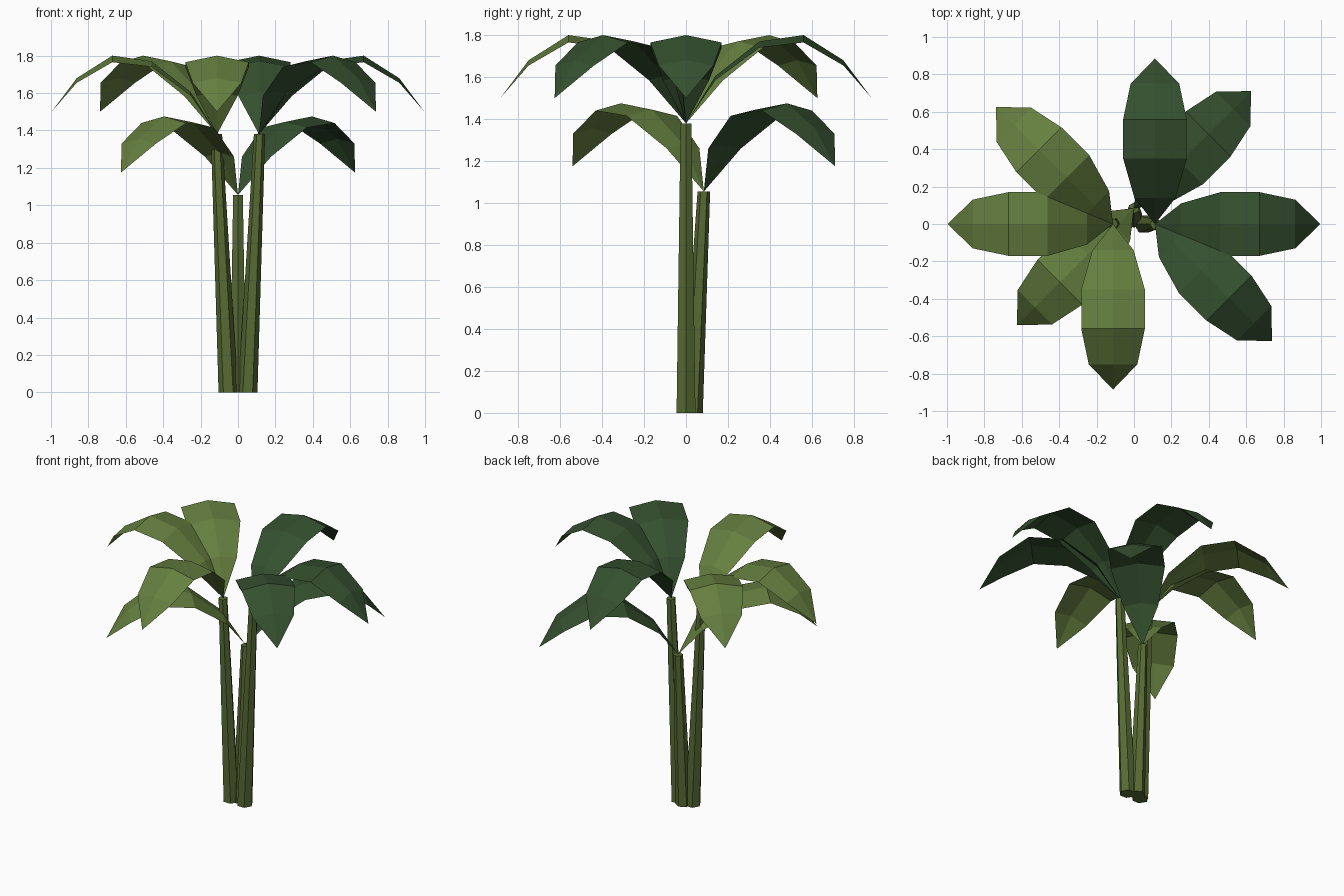
import bpy, bmesh
from math import cos, sin, radians, pi
from mathutils import Vector

if "Cube" in bpy.data.objects:
    bpy.data.objects.remove(bpy.data.objects["Cube"])


def material(name, rgb):
    m = bpy.data.materials.new(name)
    m.diffuse_color = (*rgb, 1)
    m.use_nodes = True
    m.node_tree.nodes["Principled BSDF"].inputs["Base Color"].default_value = m.diffuse_color
    return m


LIGHT = material("light_leaf", (0.13, 0.21, 0.05))
DARK = material("dark_leaf", (0.035, 0.08, 0.028))
STEM = material("stem", (0.095, 0.145, 0.034))


def make_object(name, bm, mat):
    me = bpy.data.meshes.new(name)
    bm.to_mesh(me)
    bm.free()
    me.materials.append(mat)
    ob = bpy.data.objects.new(name, me)
    bpy.context.collection.objects.link(ob)


# leaning, tapered six-sided stem with closed ends
def stem(name, bottom, top, r0, r1, turn):
    bm = bmesh.new()
    rings = []
    for c, r in ((bottom, r0), (top, r1)):
        rings.append([bm.verts.new(Vector(c) + r * Vector((cos(turn + i * pi / 3), sin(turn + i * pi / 3), 0)))
                      for i in range(6)])
    a, b = rings
    for i in range(6):
        j = (i + 1) % 6
        bm.faces.new((a[i], a[j], b[j], b[i]))
    bm.faces.new(a[::-1])
    bm.faces.new(b)
    make_object(name, bm, STEM)


# leaf section rows: distance out, rib height, half width, edge drop
ROWS = [(0.14, 0.225, 0.11, 0.02), (0.35, 0.39, 0.17, 0.03),
        (0.56, 0.42, 0.17, 0.035), (0.75, 0.30, 0.13, 0.025)]


# arching leaf folded along its central rib
def leaf(name, base, angle, mat):
    d = Vector((cos(radians(angle)), sin(radians(angle)), 0))
    side = Vector((-d.y, d.x, 0))
    up = Vector((0, 0, 1))
    base = Vector(base)
    bm = bmesh.new()
    root = bm.verts.new(base)
    tip = bm.verts.new(base + d * 0.885 + up * 0.12)
    rows = [[bm.verts.new(base + d * s + side * w * k + up * (z - drop * abs(k))) for k in (-1, 0, 1)]
            for s, z, w, drop in ROWS]
    for k in (0, 1):
        bm.faces.new((root, rows[0][k], rows[0][k + 1]))
        for p, q in zip(rows, rows[1:]):
            bm.faces.new((p[k], q[k], q[k + 1], p[k + 1]))
        bm.faces.new((rows[-1][k], tip, rows[-1][k + 1]))
    make_object(name, bm, mat)


# two tall stems leaning apart, three leaves each
for label, sx, mat, angles in (("left", -1, LIGHT, (180, 270, 135)), ("right", 1, DARK, (0, 90, -45))):
    stem(label + "_stem", (sx * 0.052, 0, 0), (sx * 0.115, 0, 1.38), 0.052, 0.03, 0)
    for i, a in enumerate(angles):
        leaf(f"{label}_leaf_{i + 1}", (sx * 0.112, 0, 1.38), a, mat)

# short back stem with two leaves
stem("back_stem", (0, 0.03, 0), (0, 0.085, 1.055), 0.05, 0.03, pi / 6)
leaf("back_leaf_dark", (0, 0.085, 1.055), 45, DARK)
leaf("back_leaf_light", (0, 0.085, 1.055), 225, LIGHT)
